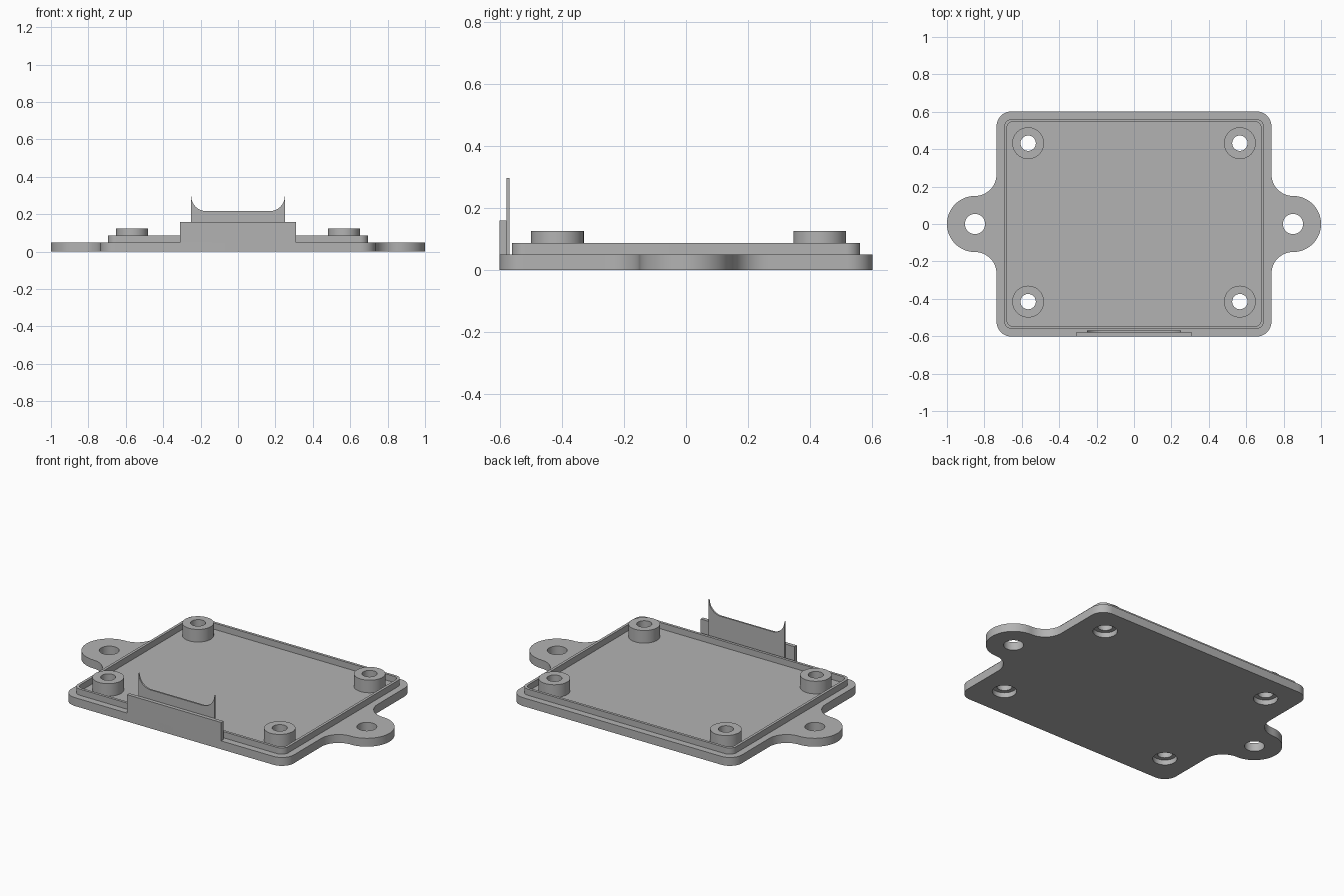
import bpy
import bmesh
from math import cos, sin, pi, radians

if "Cube" in bpy.data.objects:
    bpy.data.objects.remove(bpy.data.objects["Cube"])

# Single grey plastic
GREY = (0.45, 0.45, 0.45, 1)
grey = bpy.data.materials.new("grey plastic")
grey.use_nodes = True
grey.diffuse_color = GREY
grey.node_tree.nodes["Principled BSDF"].inputs["Base Color"].default_value = GREY

# Main dimensions
HALF_X, HALF_Y, BASE_Z = 0.735, 0.602, 0.05
LUG_X, LUG_R = 0.85, 0.15
LIP_Z, BOSS_Z = 0.087, 0.125
BOSSES = [(x, y) for x in (-0.566, 0.566) for y in (-0.415, 0.432)]


def arc(cx, cy, r, start, end, steps=12):
    """Points along an arc, angles in degrees."""
    angles = [radians(start + (end - start) * i / steps) for i in range(steps + 1)]
    return [(cx + r * cos(a), cy + r * sin(a)) for a in angles]


def circle(cx, cy, r, steps=48):
    return arc(cx, cy, r, 0, 360, steps)[:-1]


def rounded_rect(hx, hy, r):
    corners = [(1, 1), (-1, 1), (-1, -1), (1, -1)]
    return [p for i, (sx, sy) in enumerate(corners)
            for p in arc(sx * (hx - r), sy * (hy - r), r, i * 90, i * 90 + 90)]


def prism(name, outline, low, high, upright=False):
    """Extrude an outline along z, or along y when upright."""
    bm = bmesh.new()
    place = (lambda p: (p[0], low, p[1])) if upright else (lambda p: (p[0], p[1], low))
    face = bm.faces.new([bm.verts.new(place(p)) for p in outline])
    top = bmesh.ops.extrude_face_region(bm, geom=[face])["geom"]
    offset = (0, high - low, 0) if upright else (0, 0, high - low)
    bmesh.ops.translate(bm, vec=offset,
                        verts=[v for v in top if isinstance(v, bmesh.types.BMVert)])
    bmesh.ops.recalc_face_normals(bm, faces=bm.faces)
    mesh = bpy.data.meshes.new(name)
    bm.to_mesh(mesh)
    bm.free()
    mesh.materials.append(grey)
    obj = bpy.data.objects.new(name, mesh)
    bpy.context.collection.objects.link(obj)
    return obj


def activate(obj):
    bpy.ops.object.select_all(action="DESELECT")
    obj.select_set(True)
    bpy.context.view_layer.objects.active = obj


def cut(obj, outline, low, high):
    """Subtract a prism from the object."""
    cutter = prism("cutter", outline, low, high)
    cutter.hide_render = True
    activate(obj)
    mod = obj.modifiers.new("cut", "BOOLEAN")
    mod.operation, mod.solver, mod.object = "DIFFERENCE", "EXACT", cutter
    bpy.ops.object.modifier_apply(modifier=mod.name)
    bpy.data.objects.remove(cutter)


# Base plate outline: right half, then the same turned half way round
fillet = LUG_X - HALF_X
half = (arc(HALF_X - 0.08, 0.08 - HALF_Y, 0.08, -90, 0)
        + arc(LUG_X, -LUG_R - fillet, fillet, 180, 90)
        + arc(LUG_X, 0, LUG_R, -90, 90, 32)[1:-1]
        + arc(LUG_X, LUG_R + fillet, fillet, 270, 180)
        + arc(HALF_X - 0.08, HALF_Y - 0.08, 0.08, 0, 90))
base = prism("base_plate", half + [(-x, -y) for x, y in half], 0, BASE_Z)
for x in (-LUG_X, LUG_X):
    cut(base, circle(x, 0, 0.054), -0.1, 0.2)

# Raised lip around the floor
lip = prism("lip", rounded_rect(0.695, 0.562, 0.045), BASE_Z, LIP_Z)
cut(lip, rounded_rect(0.679, 0.546, 0.03), 0, 0.2)

# Screw bosses with through holes, recessed from below
parts = [base, lip]
for i, (x, y) in enumerate(BOSSES):
    boss = prism(f"screw_boss_{i + 1}", circle(x, y, 0.085), BASE_Z, BOSS_Z)
    for part in (base, boss):
        cut(part, circle(x, y, 0.041), -0.1, 0.2)
    cut(base, circle(x, y, 0.066), -0.1, 0.03)
    parts.append(boss)

# Front tab and the thin plate behind it with two curved horns
tab = [(-0.31, 0), (0.31, 0), (0.31, 0.16), (-0.31, 0.16)]
parts.append(prism("front_tab", tab, -HALF_Y, -0.58, upright=True))
horns = ([(-0.25, BASE_Z), (0.25, BASE_Z)]
         + arc(0.17, 0.297, 0.08, 0, -90) + arc(-0.17, 0.297, 0.08, -90, -180))
parts.append(prism("horned_plate", horns, -0.58, -0.57, upright=True))

for part in parts:
    activate(part)
    bpy.ops.object.shade_smooth_by_angle(angle=radians(30))
